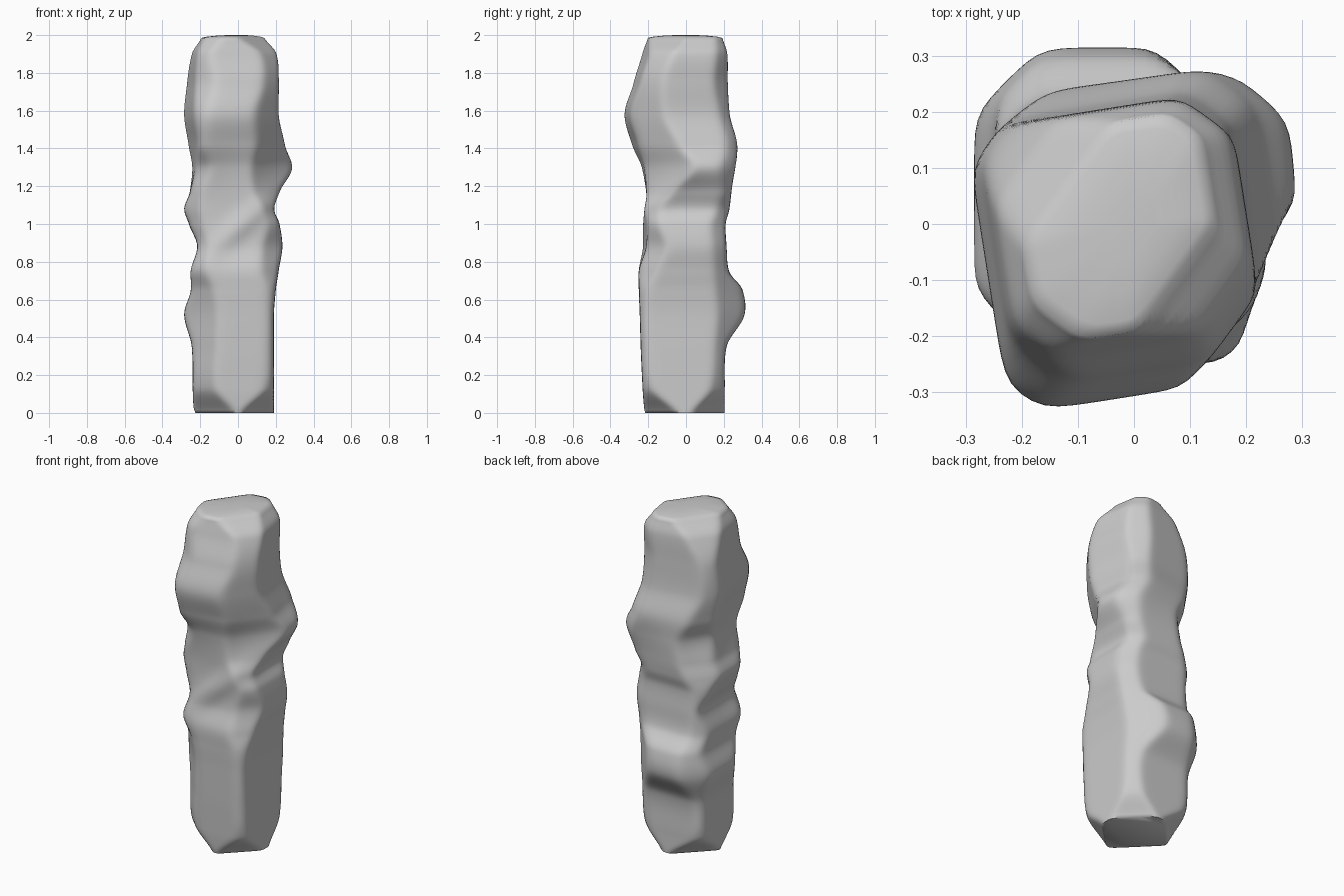
import bpy, bmesh, math

if "Cube" in bpy.data.objects:
    bpy.data.objects.remove(bpy.data.objects["Cube"])

# Stone cross-sections: z, then reach towards E NE N NW W SW S SE
ROWS = [
    (0.00, .19, .155, .205, .17, .235, .165, .22, .165),
    (0.13, .19, .225, .205, .28, .24, .245, .23, .26),
    (0.35, .19, .24, .215, .295, .245, .25, .24, .28),
    (0.52, .19, .25, .31, .34, .285, .25, .245, .285),
    (0.65, .20, .25, .30, .33, .25, .265, .25, .285),
    (0.75, .215, .255, .228, .29, .248, .29, .25, .265),
    (0.88, .235, .265, .215, .285, .215, .26, .212, .24),
    (1.00, .22, .25, .21, .285, .26, .275, .205, .255),
    (1.08, .19, .25, .23, .275, .285, .285, .205, .23),
    (1.17, .22, .285, .24, .255, .255, .285, .21, .205),
    (1.30, .292, .32, .25, .24, .238, .275, .225, .197),
    (1.42, .245, .30, .255, .275, .25, .34, .263, .225),
    (1.58, .20, .245, .22, .295, .272, .365, .303, .245),
    (1.75, .20, .225, .212, .285, .255, .30, .26, .25),
    (1.90, .195, .23, .208, .225, .24, .275, .212, .21),
    (1.985, .14, .195, .185, .14, .20, .22, .19, .115),
]
SEG, STEPS, SHARP = 96, 130, 24


def reach_at(z):
    """Smooth interpolation of the eight reaches at height z."""
    i = 0
    while i < len(ROWS) - 2 and z > ROWS[i + 1][0]:
        i += 1
    a, b = ROWS[i], ROWS[i + 1]
    p, n = ROWS[max(i - 1, 0)], ROWS[min(i + 2, len(ROWS) - 1)]
    d = b[0] - a[0]
    t = (z - a[0]) / d
    out = []
    for k in range(1, 9):
        m0 = (b[k] - p[k]) / (b[0] - p[0]) * d * 0.8
        m1 = (n[k] - a[k]) / (n[0] - a[0]) * d * 0.8
        out.append((2*t**3 - 3*t*t + 1) * a[k] + (t**3 - 2*t*t + t) * m0
                   + (3*t*t - 2*t**3) * b[k] + (t**3 - t*t) * m1)
    return out


def twist_at(z):
    t = min(max((z - 1.12) / 0.35, 0), 1)
    return math.radians(9) * t * t * (3 - 2 * t)


def ring(bm, z, scale=1.0, lift=0.0):
    h, tw, verts = reach_at(z), twist_at(z), []
    for j in range(SEG):
        a = 2 * math.pi * j / SEG
        s = sum((max(0, math.cos(a - tw - k * math.pi / 4)) / h[k]) ** SHARP
                for k in range(8))
        r = s ** (-1 / SHARP) * scale
        # slanting ridge across the front
        front = max(0, -math.sin(a)) ** 2
        r += 0.022 * front * math.exp(-((z - 0.98 - 0.85 * r * math.cos(a)) / 0.08) ** 2)
        verts.append(bm.verts.new((r * math.cos(a), r * math.sin(a), z + lift)))
    return verts


# Stone pillar body
bm = bmesh.new()
top = ROWS[-1][0]
rings = [ring(bm, top * i / STEPS) for i in range(STEPS + 1)]
# softly domed top
rings += [ring(bm, top, 0.88, 0.006), ring(bm, top, 0.6, 0.012), ring(bm, top, 0.3, 0.015)]
for lo, hi in zip(rings, rings[1:]):
    for j in range(SEG):
        k = (j + 1) % SEG
        bm.faces.new((lo[j], lo[k], hi[k], hi[j]))
bm.faces.new(rings[-1])
bm.faces.new(rings[0][::-1])
bmesh.ops.recalc_face_normals(bm, faces=bm.faces)

mesh = bpy.data.meshes.new("stone_pillar")
bm.to_mesh(mesh)
bm.free()
pillar = bpy.data.objects.new("stone_pillar", mesh)
bpy.context.collection.objects.link(pillar)
bpy.context.view_layer.objects.active = pillar
pillar.select_set(True)
bpy.ops.object.shade_smooth_by_angle(angle=math.radians(65))
